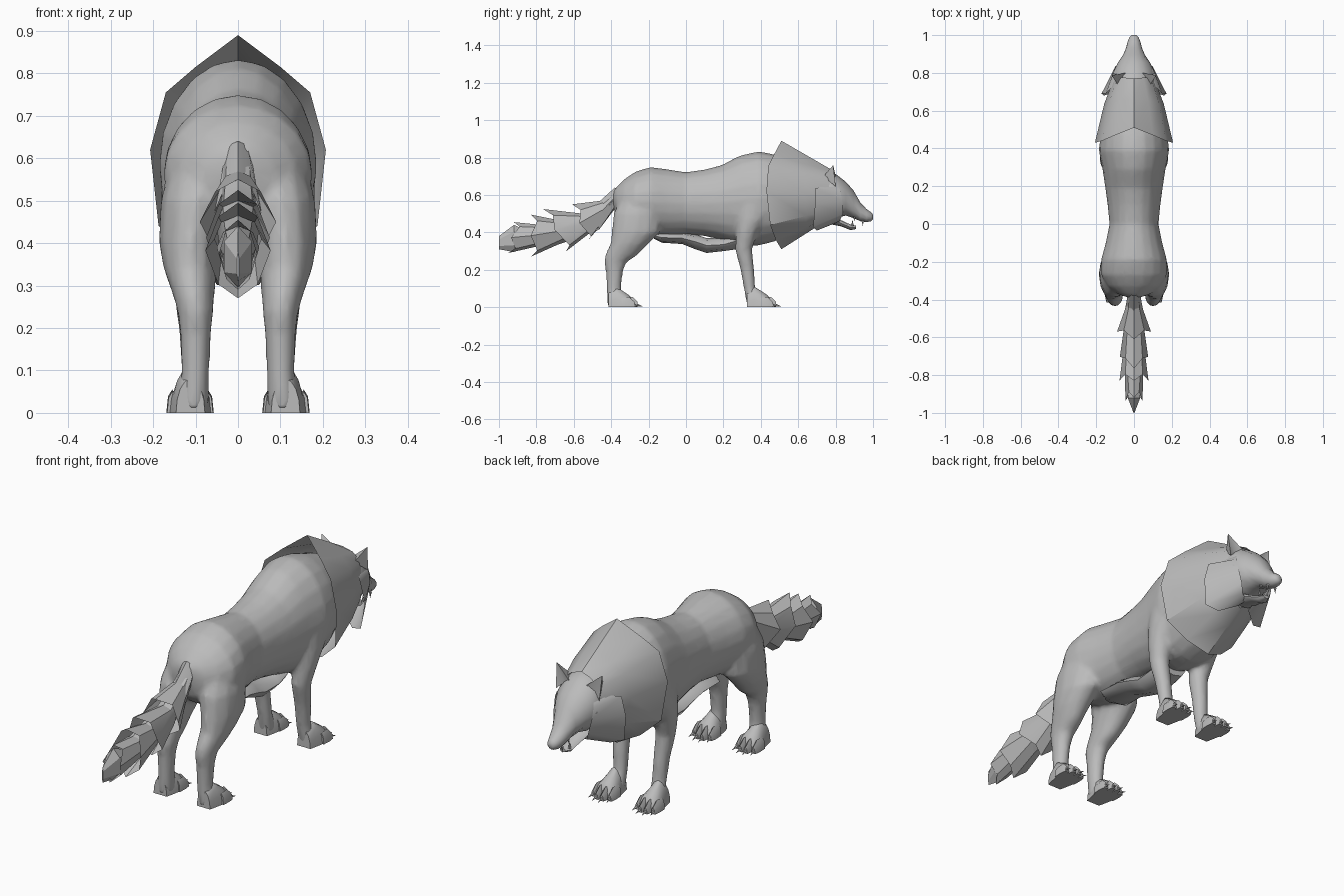
import bpy, math
from mathutils import Vector

if "Cube" in bpy.data.objects:
    bpy.data.objects.remove(bpy.data.objects["Cube"])

fur = bpy.data.materials.new("grey_fur")
fur.diffuse_color = (0.5, 0.5, 0.5, 1)
fur.use_nodes = True
fur.node_tree.nodes["Principled BSDF"].inputs["Base Color"].default_value = fur.diffuse_color


def build(name, verts, faces, smooth=40):
    me = bpy.data.meshes.new(name)
    me.from_pydata(verts, [], faces)
    me.materials.append(fur)
    ob = bpy.data.objects.new(name, me)
    bpy.context.collection.objects.link(ob)
    bpy.context.view_layer.objects.active = ob
    ob.select_set(True)
    bpy.ops.object.mode_set(mode='EDIT')
    bpy.ops.mesh.select_all(action='SELECT')
    bpy.ops.mesh.normals_make_consistent(inside=False)
    bpy.ops.object.mode_set(mode='OBJECT')
    bpy.ops.object.shade_smooth_by_angle(angle=math.radians(smooth))
    ob.select_set(False)
    return ob


def skin(name, rings, caps=(True, True), closed=True, smooth=40):
    """Bridge equal-length rings of points into a surface."""
    n = len(rings[0])
    verts = [p for r in rings for p in r]
    faces = []
    for i in range(len(rings) - 1):
        for j in range(n if closed else n - 1):
            k = (j + 1) % n
            faces.append((i * n + j, i * n + k, (i + 1) * n + k, (i + 1) * n + j))
    if caps[0]:
        faces.append(tuple(range(n)))
    if caps[1]:
        faces.append(tuple(range((len(rings) - 1) * n, len(rings) * n)))
    return build(name, verts, faces, smooth)


def along_y(stations, n=14, x=0.0):
    """Oval rings from (y, bottom, top, half width)."""
    return [[(x + w * math.sin(2 * math.pi * j / n), y,
              (a + b) / 2 + (b - a) / 2 * math.cos(2 * math.pi * j / n))
             for j in range(n)] for y, a, b, w in stations]


def domes(stations, n=7, x=0.0):
    """Flat-bottomed arches on the ground from (y, height, half width)."""
    return [[(x + w * math.cos(math.pi * j / (n - 1)), y, h * math.sin(math.pi * j / (n - 1)))
             for j in range(n)] for y, h, w in stations]


def along_z(stations, side, n=12):
    """Oval rings from (z, y, half depth, x, half width)."""
    return [[(side * (x + w * math.cos(2 * math.pi * j / n)),
              y + d * math.sin(2 * math.pi * j / n), z)
             for j in range(n)] for z, y, d, x, w in stations]


def spike(name, base, tip, r, n=5):
    """Small cone between two points."""
    base, tip = Vector(base), Vector(tip)
    q = (tip - base).to_track_quat('Z', 'Y')
    ring = [base + q @ Vector((r * math.cos(2 * math.pi * j / n),
                               r * math.sin(2 * math.pi * j / n), 0)) for j in range(n)]
    build(name, ring + [tip], [(j, (j + 1) % n, n) for j in range(n)] + [tuple(range(n))])


def mirror_half(half):
    """Full ring from a half ring starting and ending on x = 0."""
    return half + [(-x, y, z) for x, y, z in half[-2:0:-1]]


# Torso and neck
body = [skin("torso", along_y([
    (-0.39, 0.54, 0.62, 0.03), (-0.37, 0.47, 0.645, 0.09), (-0.33, 0.43, 0.685, 0.14),
    (-0.27, 0.40, 0.725, 0.175), (-0.19, 0.38, 0.75, 0.175), (-0.10, 0.38, 0.738, 0.15),
    (0.0, 0.39, 0.722, 0.13), (0.10, 0.38, 0.737, 0.14), (0.19, 0.36, 0.76, 0.152),
    (0.29, 0.33, 0.812, 0.167), (0.39, 0.33, 0.834, 0.187), (0.47, 0.35, 0.818, 0.177),
    (0.58, 0.40, 0.78, 0.14), (0.72, 0.46, 0.72, 0.10)], 20))]

# Legs, tapering into the torso
for s in (1, -1):
    body.append(skin("back_leg", along_z([
        (0.66, -0.24, 0.05, 0.08, 0.03), (0.58, -0.25, 0.10, 0.09, 0.07),
        (0.50, -0.258, 0.13, 0.10, 0.083), (0.40, -0.268, 0.13, 0.112, 0.075),
        (0.34, -0.302, 0.102, 0.112, 0.064), (0.28, -0.345, 0.088, 0.105, 0.05),
        (0.24, -0.378, 0.06, 0.10, 0.043), (0.19, -0.383, 0.046, 0.10, 0.037),
        (0.10, -0.386, 0.039, 0.10, 0.033), (0.01, -0.375, 0.045, 0.105, 0.038)], s)))
    body.append(skin("front_leg", along_z([
        (0.68, 0.39, 0.05, 0.10, 0.03), (0.57, 0.375, 0.10, 0.12, 0.06),
        (0.47, 0.35, 0.08, 0.125, 0.058), (0.40, 0.325, 0.058, 0.122, 0.053),
        (0.31, 0.308, 0.046, 0.112, 0.043), (0.20, 0.328, 0.037, 0.105, 0.036),
        (0.10, 0.340, 0.031, 0.10, 0.033), (0.01, 0.365, 0.04, 0.105, 0.038)], s)))

# Fuse torso and legs into one soft surface
for ob in body:
    ob.select_set(True)
torso = body[0]
bpy.context.view_layer.objects.active = torso
bpy.ops.object.join()
torso.name = "torso_and_legs"
m = torso.modifiers.new("fuse", 'REMESH')
m.mode, m.voxel_size = 'VOXEL', 0.011
m = torso.modifiers.new("soften", 'SMOOTH')
m.factor, m.iterations = 0.5, 6
m = torso.modifiers.new("reduce", 'DECIMATE')
m.ratio = 0.25
for mod_name in [mod.name for mod in torso.modifiers]:
    bpy.ops.object.modifier_apply(modifier=mod_name)
if not torso.data.materials:
    torso.data.materials.append(fur)
bpy.ops.object.shade_smooth_by_angle(angle=math.radians(60))
torso.select_set(False)

# Belly fur fringe
skin("belly_fur", along_y([
    (-0.17, 0.365, 0.40, 0.03), (-0.13, 0.345, 0.40, 0.085), (-0.02, 0.338, 0.40, 0.08),
    (0.05, 0.31, 0.39, 0.075), (0.11, 0.29, 0.37, 0.07), (0.2, 0.30, 0.37, 0.075),
    (0.27, 0.31, 0.40, 0.07)], 8))

# Mane: an open angular sheet flaring backwards
rim = [(0, .51, .89), (.10, .47, .815), (.17, .44, .755), (.207, .43, .62),
       (.187, .45, .44), (.10, .48, .36), (0, .51, .31)]
front = [(0, .77, .74), (.05, .775, .725), (.09, .775, .69), (.105, .775, .6),
         (.095, .77, .52), (.06, .75, .47), (0, .73, .45)]
mid = [tuple(Vector(a).lerp(Vector(b), 0.6)) for a, b in zip(rim, front)]
mid = [(x * 1.08, y, z) for x, y, z in mid]
skin("mane", [mirror_half(rim), mirror_half(mid), mirror_half(front)], (False, False), smooth=35)

# Head
skin("head", along_y([
    (0.68, 0.48, 0.73, 0.10), (0.76, 0.48, 0.738, 0.11), (0.81, 0.48, 0.705, 0.108),
    (0.855, 0.49, 0.67, 0.085), (0.895, 0.477, 0.625, 0.058), (0.932, 0.46, 0.56, 0.042),
    (0.965, 0.455, 0.525, 0.034), (0.99, 0.46, 0.507, 0.024), (1.0, 0.47, 0.495, 0.012)], 12),
    smooth=50)
skin("lower_jaw", along_y([
    (0.74, 0.45, 0.52, 0.06), (0.83, 0.432, 0.465, 0.04), (0.88, 0.412, 0.442, 0.03),
    (0.91, 0.418, 0.436, 0.015)], 8))

for s in (1, -1):
    tag = "right" if s > 0 else "left"

    # Cheek ruff sheet
    back = [(.11, .73, .645), (.15, .69, .635), (.172, .69, .55),
            (.158, .68, .43), (.10, .70, .41), (.03, .75, .44)]
    fore = [(.095, .82, .64), (.100, .825, .62), (.098, .835, .57),
            (.082, .84, .50), (.06, .82, .46), (.02, .80, .45)]
    skin(f"{tag}_cheek_ruff", [[(s * x, y, z) for x, y, z in r] for r in (back, fore)],
         (False, False), closed=False, smooth=60)

    # Ear with a hollow front
    pts = [(.045, .80, .70), (.112, .80, .645), (.085, .735, .70), (.08, .785, .675),
           (.118, .787, .76)]
    build(f"{tag}_ear", [(s * x, y, z) for x, y, z in pts],
          [(0, 2, 4), (2, 1, 4), (1, 3, 4), (3, 0, 4)], 60)

    # Teeth
    for i, (y, z, d) in enumerate([(.945, .465, -.03), (.90, .485, -.025), (.89, .435, .035)]):
        spike(f"{tag}_tooth_{i}", (s * .022, y, z), (s * .022, y, z + d), .007)

    # Flat-soled paws with toes and claws
    for part, heel in (("back", -0.415), ("front", 0.325)):
        skin(f"{tag}_{part}_paw", domes([
            (heel, 0.08, 0.034), (heel + .04, 0.11, 0.043), (heel + .08, 0.085, 0.05),
            (heel + .11, 0.065, 0.052), (heel + .13, 0.04, 0.046)], 9, s * 0.112), smooth=50)
        for i in range(4):
            spread = i - 1.5
            tx = 0.113 + spread * 0.028
            reach = heel + (0.14 if i in (0, 3) else 0.157)
            skin(f"{tag}_{part}_toe_{i}", domes([
                (heel + .07, 0.05, 0.012), (reach - .028, 0.055, 0.014),
                (reach, 0.028, 0.010)], 5, s * tx), smooth=50)
            spike(f"{tag}_{part}_claw_{i}", (s * tx, reach - .01, .014),
                  (s * (tx + spread * .004), reach + .03, .003), .008)

# Tail root, then overlapping flared tufts with jagged rims
skin("tail_root", along_y([
    (-0.33, 0.58, 0.66, 0.03), (-0.39, 0.53, 0.61, 0.037), (-0.46, 0.43, 0.555, 0.043),
    (-0.55, 0.38, 0.50, 0.05), (-0.70, 0.33, 0.46, 0.045), (-0.85, 0.32, 0.42, 0.035)], 8))
# (start y, start z, start radius, top y, top z, bottom y, bottom z, half width)
tufts = [(-.36, .61, .03, -.48, .55, -.50, .395, .055), (-.43, .53, .04, -.61, .55, -.53, .35, .09),
         (-.53, .45, .05, -.765, .525, -.64, .30, .075), (-.66, .41, .055, -.83, .495, -.83, .27, .077),
         (-.75, .39, .05, -.92, .455, -.95, .29, .045)]
for i, (y, z, r, ty, tz, by, bz, w) in enumerate(tufts):
    n = 8
    inner, outer = [], []
    for j in range(n):
        c, s = math.cos(2 * math.pi * j / n), math.sin(2 * math.pi * j / n)
        t = (1 - c) / 2
        notch = j % 2
        wide = w * (0.85 if notch else 1.0)
        inner.append((r * s, y - 0.02 * c, z + r * c))
        outer.append((wide * s, ty + (by - ty) * t + 0.035 * notch, tz + (bz - tz) * t))
    skin(f"tail_tuft_{i}", [inner, outer], (False, False), smooth=35)
# Tail tip closing to an upright edge
skin("tail_tip", along_y([(-0.84, 0.335, 0.405, 0.03), (-0.92, 0.295, 0.44, 0.038),
                          (-1.0, 0.31, 0.38, 0.003)], 6), smooth=20)
